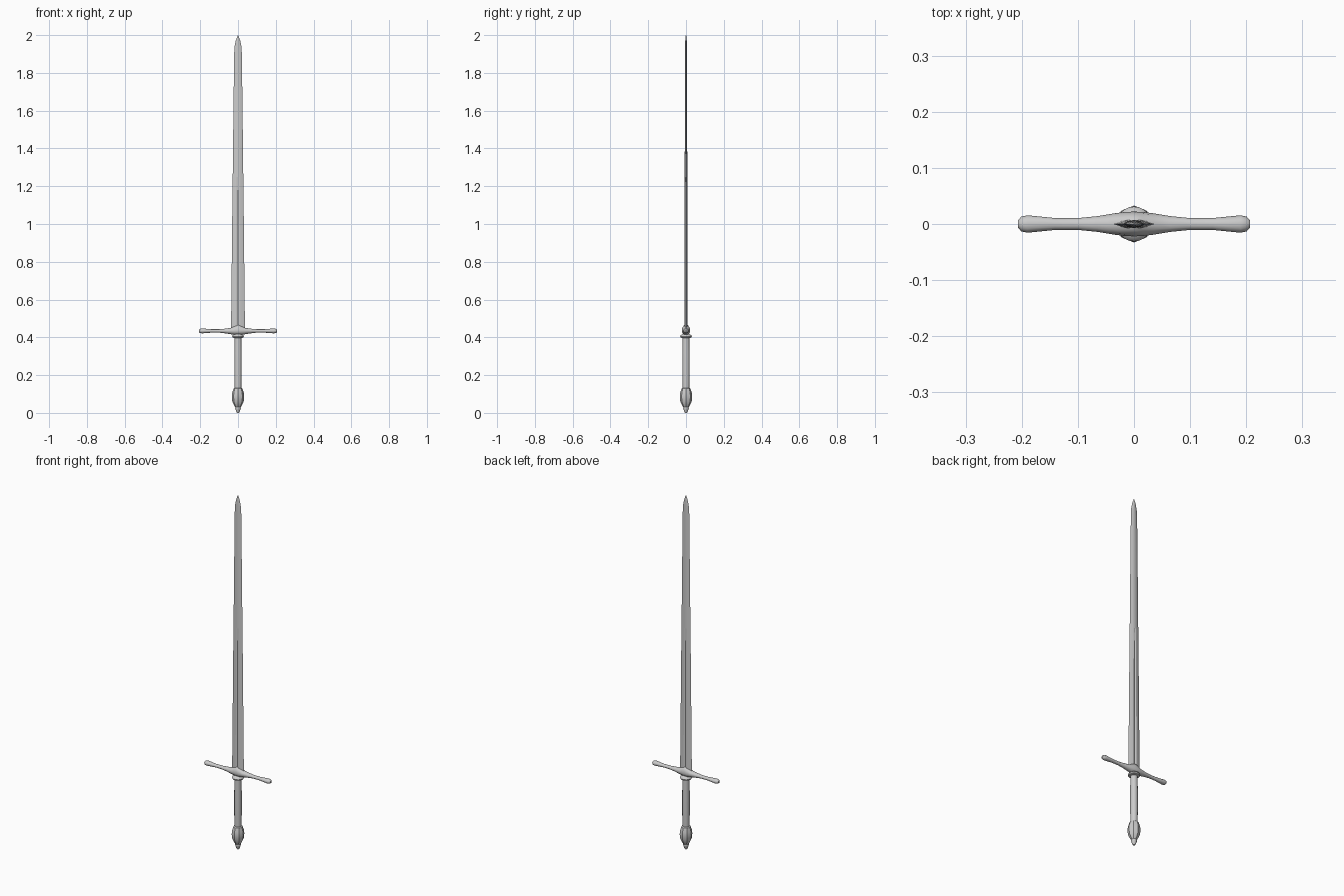
import bpy, bmesh
from math import sin, cos, pi

if "Cube" in bpy.data.objects:
    bpy.data.objects.remove(bpy.data.objects["Cube"])


def loft(name, rings, angle=35):
    """Skin a list of closed rings (equal point counts) and cap both ends."""
    bm = bmesh.new()
    vs = [[bm.verts.new(p) for p in r] for r in rings]
    n = len(vs[0])
    for a, b in zip(vs, vs[1:]):
        for i in range(n):
            j = (i + 1) % n
            bm.faces.new((a[i], a[j], b[j], b[i]))
    bm.faces.new(vs[0])
    bm.faces.new(vs[-1])
    bmesh.ops.recalc_face_normals(bm, faces=bm.faces)
    me = bpy.data.meshes.new(name)
    bm.to_mesh(me)
    bm.free()
    ob = bpy.data.objects.new(name, me)
    bpy.context.collection.objects.link(ob)
    bpy.context.view_layer.objects.active = ob
    ob.select_set(True)
    bpy.ops.object.shade_smooth_by_angle(angle=angle * pi / 180)
    ob.select_set(False)
    return ob


def turned(name, profile, sides, flute=0.0):
    """Round part from (radius, z) pairs; flute pulls alternate points in."""
    rings = []
    for r, z in profile:
        ring = []
        for i in range(sides):
            a = 2 * pi * i / sides
            q = r * (1 - flute * (i % 2))
            ring.append((q * cos(a), q * sin(a), z))
        rings.append(ring)
    return loft(name, rings)


# blade: half width, half thickness, fuller depth fraction at each height
def blade_ring(z, w, t, f):
    half = [(w, 0), (0.45 * w, 0.8 * t), (0.25 * w, 0.92 * t), (0, t * f),
            (-0.25 * w, 0.92 * t), (-0.45 * w, 0.8 * t), (-w, 0)]
    back = [(-x, -y) for x, y in half[1:-1]]
    return [(x, y, z) for x, y in half + back]


stations = [(0.42, 0.037, 0.009, 0.5), (0.8, 0.033, 0.008, 0.5),
            (1.18, 0.029, 0.0075, 0.5), (1.25, 0.028, 0.007, 1.0),
            (1.6, 0.024, 0.006, 1.0), (1.9, 0.0205, 0.005, 1.0),
            (1.94, 0.018, 0.0045, 1.0), (1.97, 0.012, 0.004, 1.0),
            (1.99, 0.005, 0.003, 1.0), (2.0, 0.0008, 0.0008, 1.0)]
loft("blade", [blade_ring(*s) for s in stations], 12)

# crossguard: x, half depth, bottom z, top z
side = [(0, 0.022, 0.412, 0.468), (0.015, 0.0215, 0.413, 0.462),
        (0.035, 0.019, 0.416, 0.451), (0.065, 0.014, 0.421, 0.446),
        (0.10, 0.0105, 0.425, 0.443), (0.14, 0.0105, 0.425, 0.443),
        (0.19, 0.0155, 0.421, 0.447), (0.201, 0.013, 0.423, 0.445),
        (0.207, 0.006, 0.428, 0.44)]


def guard_ring(x, d, lo, hi):
    mid = 0.434
    ring = []
    for i in range(12):
        a = 2 * pi * i / 12
        s = sin(a)
        ring.append((x, d * cos(a), mid + s * ((hi - mid) if s > 0 else (mid - lo))))
    return ring


full = [(-x, d, l, h) for x, d, l, h in side[:0:-1]] + side
loft("crossguard", [guard_ring(*s) for s in full])

# collar below the guard
turned("collar", [(0.018, 0.396), (0.029, 0.399), (0.031, 0.405),
                  (0.028, 0.411), (0.017, 0.417)], 20)

# grip
turned("grip", [(0.018, 0.12), (0.0195, 0.2), (0.0195, 0.32), (0.018, 0.40)], 12)

# fluted pommel and end button
turned("pommel", [(0.018, 0.132), (0.024, 0.128), (0.031, 0.105), (0.033, 0.085),
                  (0.030, 0.06), (0.021, 0.04), (0.014, 0.03)], 16, 0.07)
turned("pommel_button", [(0.012, 0.034), (0.015, 0.028), (0.014, 0.02),
                         (0.009, 0.006), (0.006, 0.0)], 12)
